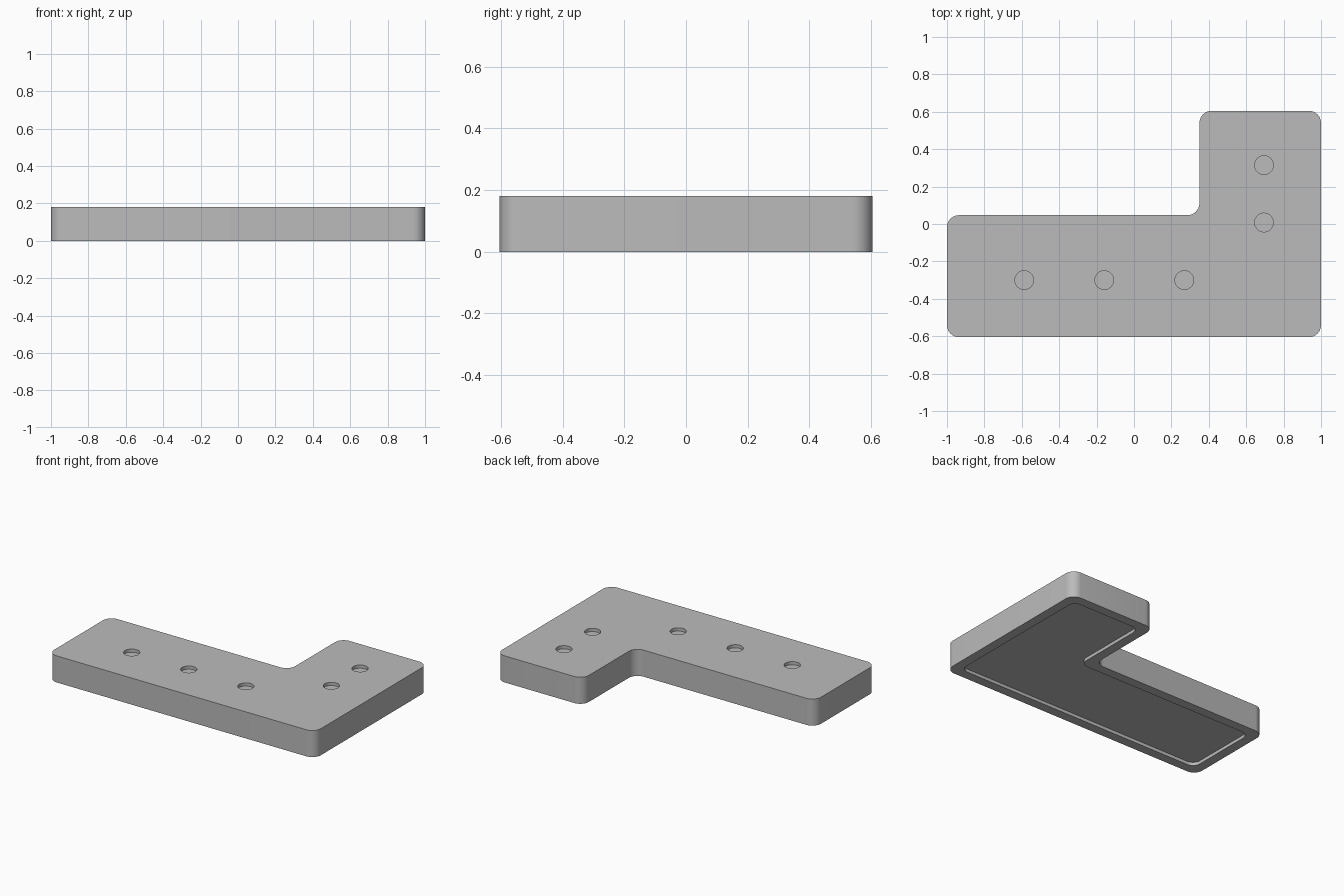
import bpy, bmesh, math
from mathutils import Vector

cube = bpy.data.objects.get("Cube")
if cube:
    bpy.data.objects.remove(cube, do_unlink=True)

HEIGHT, DEPTH = 0.18, 0.022

# One plain grey for everything
grey = bpy.data.materials.new("plain grey")
grey.use_nodes = True
colour = (0.5, 0.5, 0.5, 1)
grey.diffuse_color = colour
grey.node_tree.nodes["Principled BSDF"].inputs["Base Color"].default_value = colour


def l_outline(inset, radius, steps=10):
    """L shape moved inwards by inset, each corner rounded with an arc."""
    left, right, step_x = -1 + inset, 1 - inset, 0.35 + inset
    front, back, step_y = -0.605 + inset, 0.605 - inset, 0.047 - inset
    corners = [Vector(c) for c in ((left, front), (right, front), (right, back),
                                   (step_x, back), (step_x, step_y), (left, step_y))]
    points = []
    for i, corner in enumerate(corners):
        to_prev = (corners[i - 1] - corner).normalized()
        to_next = (corners[(i + 1) % len(corners)] - corner).normalized()
        centre = corner + radius * (to_prev + to_next)
        for k in range(steps + 1):
            a = math.pi / 2 * k / steps
            points.append(centre - radius * (to_next * math.cos(a) + to_prev * math.sin(a)))
    return points


def circle(x, y, radius, sides=40):
    turns = [2 * math.pi * k / sides for k in range(sides)]
    return [(x + radius * math.cos(a), y + radius * math.sin(a)) for a in turns]


def prism(name, outline, bottom, top):
    """Extrude a flat outline between two heights."""
    bm = bmesh.new()
    face = bm.faces.new([bm.verts.new((p[0], p[1], bottom)) for p in outline])
    grown = bmesh.ops.extrude_face_region(bm, geom=[face])
    verts = [v for v in grown["geom"] if isinstance(v, bmesh.types.BMVert)]
    bmesh.ops.translate(bm, verts=verts, vec=(0, 0, top - bottom))
    bmesh.ops.recalc_face_normals(bm, faces=bm.faces)
    mesh = bpy.data.meshes.new(name)
    bm.to_mesh(mesh)
    bm.free()
    mesh.materials.append(grey)
    obj = bpy.data.objects.new(name, mesh)
    bpy.context.collection.objects.link(obj)
    return obj


def cut(body, cutter):
    """Subtract the cutter from the body and discard it."""
    cutter.hide_render = True
    mod = body.modifiers.new("cut", "BOOLEAN")
    mod.operation, mod.solver, mod.object = "DIFFERENCE", "EXACT", cutter
    bpy.context.view_layer.objects.active = body
    bpy.ops.object.modifier_apply(modifier=mod.name)
    bpy.data.objects.remove(cutter, do_unlink=True)


# Solid L-shaped plate
plate = prism("l_plate", l_outline(0, 0.065), 0, HEIGHT)

# Shallow recess underneath, leaving a rim
cut(plate, prism("recess_cutter", l_outline(0.065, 0.055), -0.1, DEPTH))

# Round blind holes along both arms
long_arm = [(-0.587 + 0.428 * i, -0.3) for i in range(3)]
short_arm = [(0.695, 0.008 + 0.307 * i) for i in range(2)]
for x, y in long_arm + short_arm:
    cut(plate, prism("hole_cutter", circle(x, y, 0.05), HEIGHT - DEPTH, HEIGHT + 0.1))

# Smooth rounded corners, crisp edges
bpy.ops.object.select_all(action="DESELECT")
plate.select_set(True)
bpy.context.view_layer.objects.active = plate
bpy.ops.object.shade_smooth_by_angle(angle=math.radians(30))
